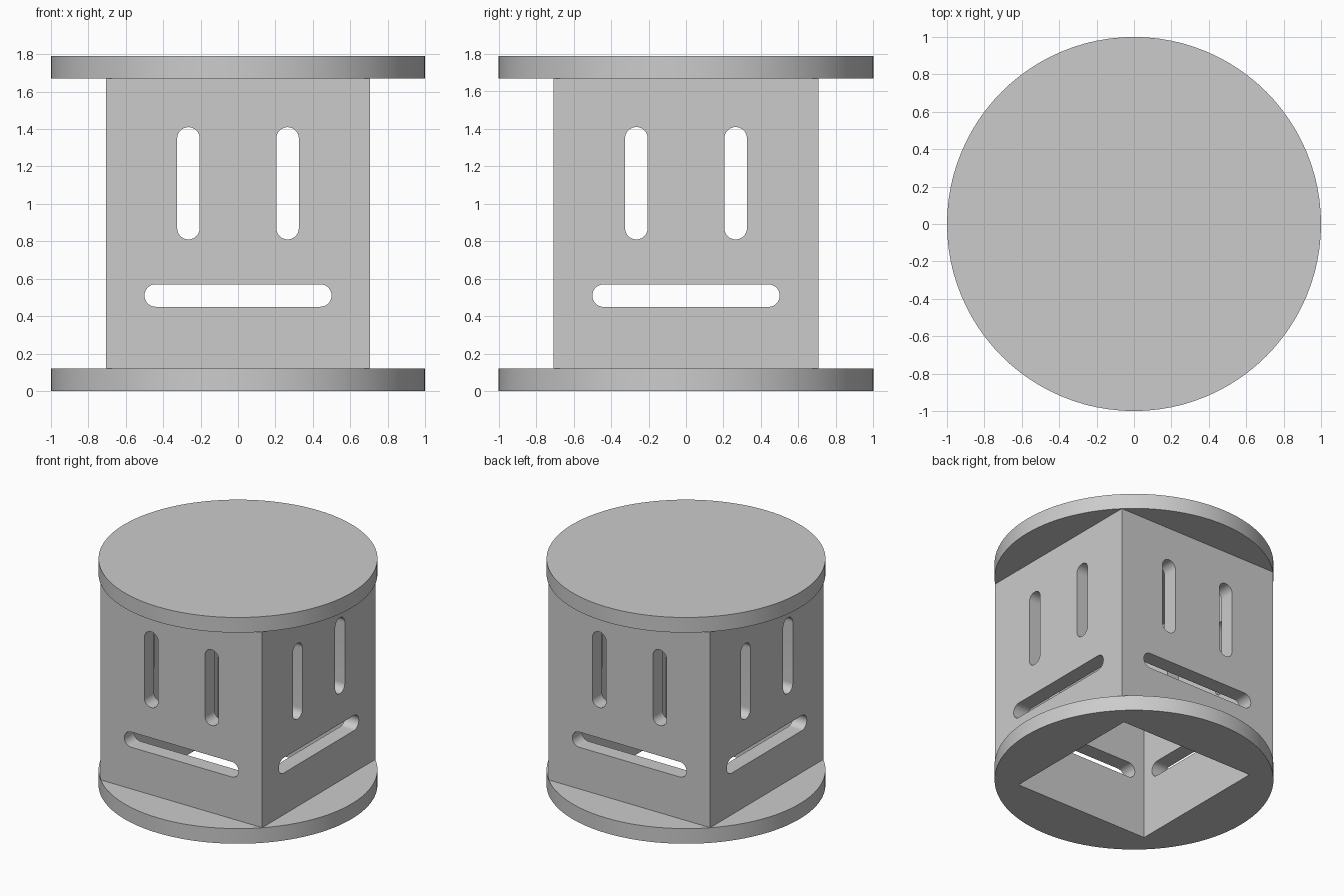
import bpy
import bmesh
import math
from mathutils import Matrix

HALF = 0.707      # half width of the square body
WALL = 0.12       # wall and plate thickness
HEIGHT = 1.79
INNER = HALF - WALL

cube = bpy.data.objects.get("Cube")
if cube:
    bpy.data.objects.remove(cube, do_unlink=True)

grey = bpy.data.materials.new("plain grey")
grey.use_nodes = True
COLOUR = (0.6, 0.6, 0.6, 1)
grey.diffuse_color = COLOUR
grey.node_tree.nodes["Principled BSDF"].inputs["Base Color"].default_value = COLOUR


def add_object(name, bm):
    bmesh.ops.recalc_face_normals(bm, faces=bm.faces)
    mesh = bpy.data.meshes.new(name)
    bm.to_mesh(mesh)
    bm.free()
    obj = bpy.data.objects.new(name, mesh)
    mesh.materials.append(grey)
    bpy.context.collection.objects.link(obj)
    return obj


def box(name, half, z0, z1):
    bm = bmesh.new()
    size = Matrix.Diagonal((half * 2, half * 2, z1 - z0, 1))
    bmesh.ops.create_cube(bm, size=1, matrix=Matrix.Translation((0, 0, (z0 + z1) / 2)) @ size)
    return add_object(name, bm)


def disc(name, z0):
    bm = bmesh.new()
    bmesh.ops.create_cone(bm, cap_ends=True, segments=96, radius1=1, radius2=1, depth=WALL,
                          matrix=Matrix.Translation((0, 0, z0 + WALL / 2)))
    return add_object(name, bm)


def slot(name, x, z, half_x, half_z, turn):
    """Rounded slot cutter running through two opposite walls."""
    r = min(half_x, half_z)
    steps = 16
    bm = bmesh.new()
    outline = []
    for quarter, (sx, sz) in enumerate(((1, 1), (-1, 1), (-1, -1), (1, -1))):
        for i in range(steps + 1):
            a = (quarter + i / steps) * math.pi / 2
            outline.append(bm.verts.new((x + sx * (half_x - r) + r * math.cos(a), -1,
                                         z + sz * (half_z - r) + r * math.sin(a))))
    bmesh.ops.remove_doubles(bm, verts=outline, dist=0.0001)
    face = bm.faces.new(bm.verts) if not bm.faces else bm.faces[0]
    sides = bmesh.ops.extrude_face_region(bm, geom=[face])
    moved = [v for v in sides["geom"] if isinstance(v, bmesh.types.BMVert)]
    bmesh.ops.translate(bm, verts=moved, vec=(0, 2, 0))
    bmesh.ops.rotate(bm, verts=bm.verts, matrix=Matrix.Rotation(turn, 3, "Z"))
    return add_object(name, bm)


def cut(target, cutter):
    mod = target.modifiers.new("cut", "BOOLEAN")
    mod.operation = "DIFFERENCE"
    mod.solver = "EXACT"
    mod.object = cutter
    bpy.context.view_layer.objects.active = target
    bpy.ops.object.modifier_apply(modifier=mod.name)
    bpy.data.objects.remove(cutter, do_unlink=True)


# Plates and square body
base_plate = disc("base_plate", 0)
top_plate = disc("top_plate", HEIGHT - WALL)
body = box("body", HALF, WALL, HEIGHT - WALL)

# Hollow inside, open through the base
cut(body, box("hollow_cutter", INNER, 0, HEIGHT))
cut(base_plate, box("opening_cutter", INNER, -WALL, WALL * 2))

# Two upright slots and one long level slot on every wall
for turn in (0, math.pi / 2):
    for x in (-0.265, 0.265):
        cut(body, slot("upright_slot_cutter", x, 1.11, 0.06, 0.3, turn))
    cut(body, slot("level_slot_cutter", 0, 0.51, 0.5, 0.06, turn))

# Smooth curved sides with crisp edges
for obj in (base_plate, top_plate, body):
    bpy.ops.object.select_all(action="DESELECT")
    obj.select_set(True)
    bpy.context.view_layer.objects.active = obj
    bpy.ops.object.shade_smooth_by_angle(angle=math.radians(30))
